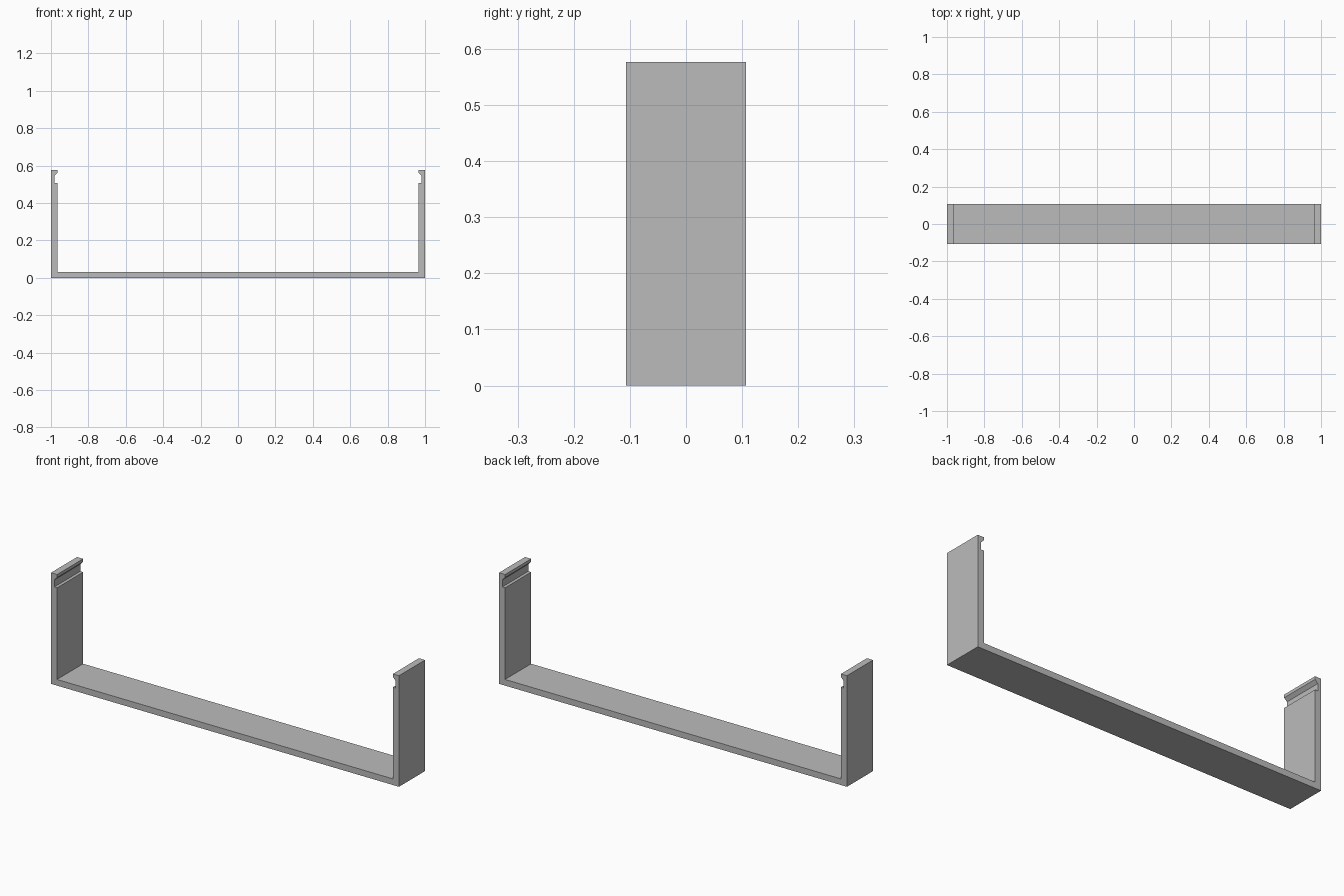
import bpy
import bmesh

cube = bpy.data.objects.get("Cube")
if cube:
    bpy.data.objects.remove(cube, do_unlink=True)

HALF_DEPTH = 0.107

grey = bpy.data.materials.new("plain grey")
grey.use_nodes = True
colour = (0.5, 0.5, 0.5, 1)
grey.diffuse_color = colour
grey.node_tree.nodes["Principled BSDF"].inputs["Base Color"].default_value = colour

# Left half of the section, from the floor up the inside of the arm:
# wall, groove, hooked lip, then the outside face
half = [(0.965, 0.032), (0.965, 0.508), (0.981, 0.508), (0.981, 0.545),
        (0.965, 0.561), (0.965, 0.577), (1, 0.577), (1, 0)]
section = half + [(-x, z) for x, z in reversed(half)]

# Channel bracket: the mirrored section extruded along its depth
bm = bmesh.new()
face = bm.faces.new([bm.verts.new((x, -HALF_DEPTH, z)) for x, z in section])
extruded = bmesh.ops.extrude_face_region(bm, geom=[face], use_keep_orig=True)
verts = [v for v in extruded["geom"] if isinstance(v, bmesh.types.BMVert)]
bmesh.ops.translate(bm, verts=verts, vec=(0, 2 * HALF_DEPTH, 0))
bmesh.ops.recalc_face_normals(bm, faces=bm.faces)

mesh = bpy.data.meshes.new("channel_bracket")
bm.to_mesh(mesh)
bm.free()
mesh.materials.append(grey)
bracket = bpy.data.objects.new("channel_bracket", mesh)
bpy.context.collection.objects.link(bracket)
